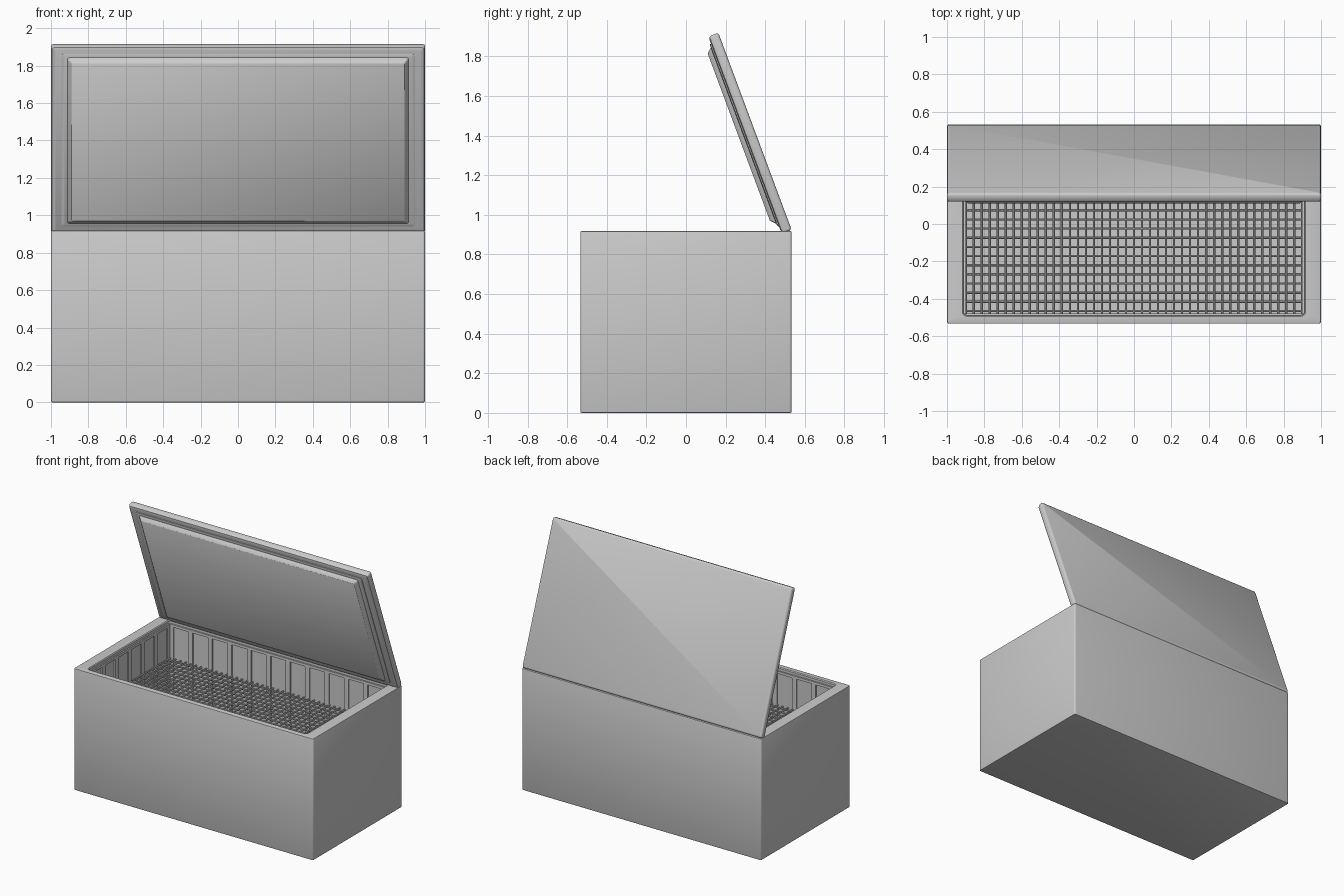
import bpy, bmesh, math
from mathutils import Matrix

if "Cube" in bpy.data.objects:
    bpy.data.objects.remove(bpy.data.objects["Cube"])


def finish(name, bm, smooth=True):
    bmesh.ops.recalc_face_normals(bm, faces=bm.faces)
    me = bpy.data.meshes.new(name)
    bm.to_mesh(me)
    bm.free()
    ob = bpy.data.objects.new(name, me)
    bpy.context.collection.objects.link(ob)
    if smooth:
        bpy.ops.object.select_all(action='DESELECT')
        ob.select_set(True)
        bpy.context.view_layer.objects.active = ob
        bpy.ops.object.shade_smooth_by_angle(angle=math.radians(40))
    return ob


def loft(name, rings, seg=4):
    """Stack of rounded rectangles (half x, half y, corner radius, z), capped at both ends."""
    bm = bmesh.new()
    loops = []
    for hx, hy, r, z in rings:
        loop = []
        for c, (sx, sy) in enumerate(((1, 1), (-1, 1), (-1, -1), (1, -1))):
            for i in range(seg + 1):
                a = math.pi / 2 * (c + i / seg)
                loop.append(bm.verts.new((sx * (hx - r) + r * math.cos(a),
                                          sy * (hy - r) + r * math.sin(a), z)))
        loops.append(loop)
    for a, b in zip(loops, loops[1:]):
        for i in range(len(a)):
            j = (i + 1) % len(a)
            bm.faces.new((a[i], a[j], b[j], b[i]))
    bm.faces.new(loops[0])
    bm.faces.new(loops[-1])
    return finish(name, bm)


def box(bm, size, pos):
    m = Matrix.Translation(pos) @ Matrix.Diagonal((*size, 1))
    bmesh.ops.create_cube(bm, size=1, matrix=m)


def wire(bm, axis, length, pos, r=0.006):
    rot = Matrix.Rotation(math.pi / 2, 4, 'Y' if axis == 'x' else 'X')
    bmesh.ops.create_cone(bm, cap_ends=True, segments=8, radius1=r, radius2=r,
                          depth=length, matrix=Matrix.Translation(pos) @ rot)


HX, HY, TOP = 1.0, 0.533, 0.918      # body
IX, IY, FLOOR = 0.912, 0.488, 0.08   # cavity

# Hollow cabinet
loft("cabinet", [
    (HX - .008, HY - .008, .008, 0), (HX - .002, HY - .002, .011, .002), (HX, HY, .012, .008),
    (HX, HY, .012, TOP - .008), (HX - .002, HY - .002, .011, TOP - .002),
    (HX - .008, HY - .008, .008, TOP), (IX + .006, IY + .006, .026, TOP),
    (IX, IY, .02, TOP - .006), (IX, IY, .02, FLOOR)])

# Vertical ribs on the inner walls, with a band under the rim
bm = bmesh.new()
rib_h = TOP - .035 - FLOOR
zc = FLOOR + rib_h / 2
for s in (-1, 1):
    for i in range(12):
        box(bm, (.036, .02, rib_h), (-.893 + i * 1.786 / 11, s * IY, zc))
    for i in range(7):
        box(bm, (.02, .036, rib_h), (s * IX, -.468 + i * .936 / 6, zc))
    box(bm, (2 * IX - .02, .02, .02), (0, s * IY, TOP - .035))
    box(bm, (.02, 2 * IY - .02, .02), (s * IX, 0, TOP - .035))
finish("wall_ribs", bm, False)

# Wire rack
bm = bmesh.new()
RZ = .635
for i in range(43):
    wire(bm, 'y', 2 * IY - .01, (-.9 + i * 1.8 / 42, 0, RZ))
for i in range(20):
    wire(bm, 'x', 2 * IX - .01, (0, -.465 + i * .93 / 19, RZ - .01))
finish("wire_rack", bm)

# Lid shell, raised liner and gasket, modelled closed and swung open
lid = loft("lid", [
    (HX - .02, .512, .006, -.027), (HX - .006, .525, .010, -.022), (HX, .531, .012, -.010),
    (HX, .531, .012, .015), (HX - .004, .527, .011, .023), (HX - .012, .519, .008, .027)])
gasket = loft("lid_gasket", [(.945, .492, .015, -.02), (.945, .492, .015, -.031),
                             (.935, .482, .012, -.035)])
liner = loft("lid_liner", [(.915, .475, .012, -.02), (.912, .472, .012, -.038),
                           (.89, .45, .008, -.060)])
for ob in (lid, gasket, liner):
    ob.location = (0, .323, 1.412)
    ob.rotation_euler.x = math.radians(-69.6)
